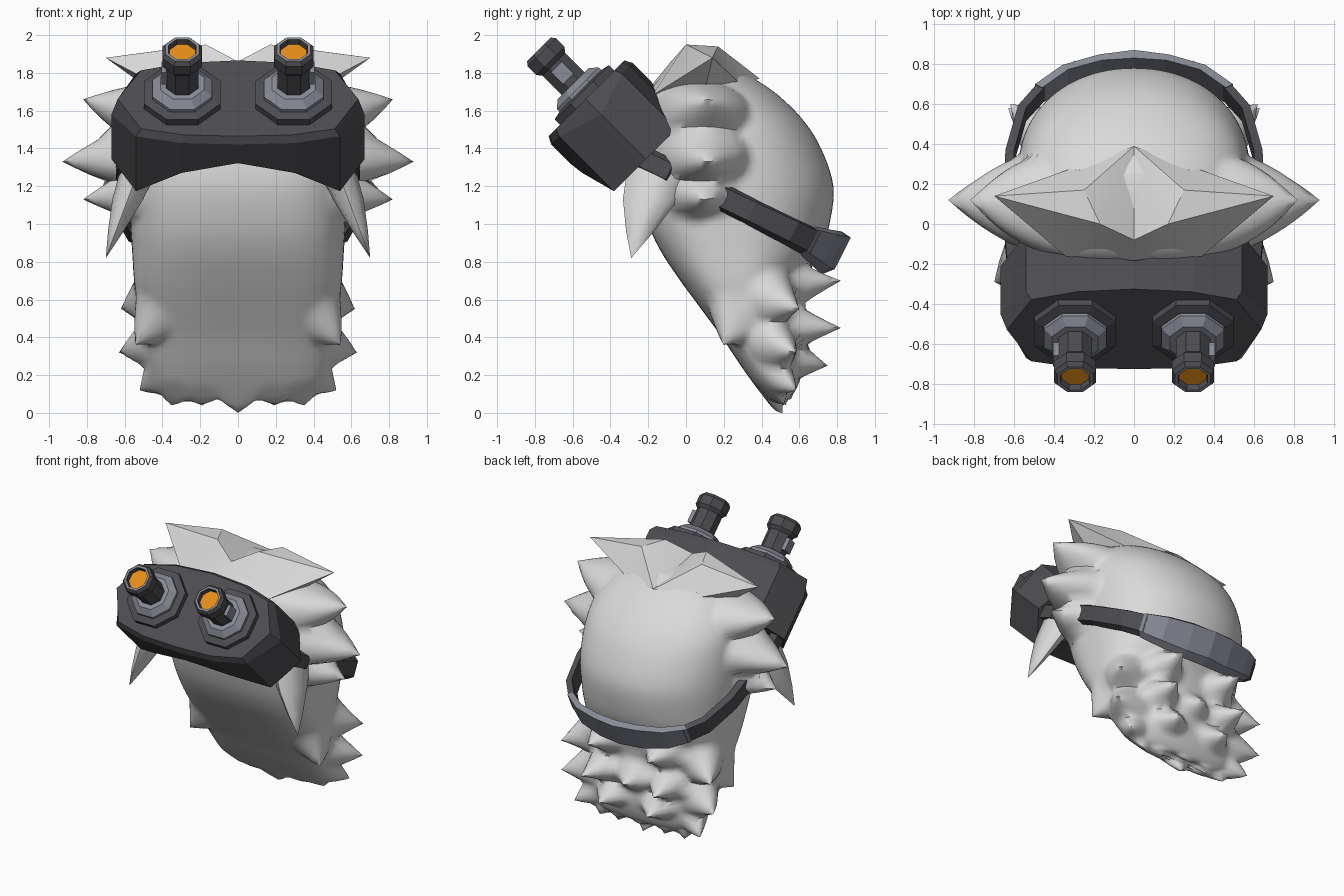
import bpy, bmesh, math
from mathutils import Vector

if "Cube" in bpy.data.objects:
    bpy.data.objects.remove(bpy.data.objects["Cube"])


def material(name, rgb):
    m = bpy.data.materials.new(name)
    m.diffuse_color = (*rgb, 1)
    m.use_nodes = True
    m.node_tree.nodes["Principled BSDF"].inputs["Base Color"].default_value = m.diffuse_color
    return m


FUR = material("pale_fur", (0.70, 0.70, 0.70))
DARK = material("dark_plastic", (0.075, 0.073, 0.082))
STEEL = material("grey_metal", (0.25, 0.26, 0.31))
ORANGE = material("orange_lens", (0.78, 0.27, 0.01))


def finish(bm, name, mat, smooth=None):
    bmesh.ops.recalc_face_normals(bm, faces=bm.faces)
    me = bpy.data.meshes.new(name)
    bm.to_mesh(me)
    bm.free()
    me.materials.append(mat)
    ob = bpy.data.objects.new(name, me)
    bpy.context.collection.objects.link(ob)
    if smooth:
        bpy.ops.object.select_all(action='DESELECT')
        ob.select_set(True)
        bpy.context.view_layer.objects.active = ob
        bpy.ops.object.shade_smooth_by_angle(angle=math.radians(smooth))
    return ob


def skin(bm, rings, cap_start=True, cap_end=True):
    """Joins rings of points with quads and caps both ends."""
    vs = [[bm.verts.new(p) for p in r] for r in rings]
    n = len(vs[0])
    for a, b in zip(vs, vs[1:]):
        for i in range(n):
            j = (i + 1) % n
            bm.faces.new((a[i], a[j], b[j], b[i]))
    if cap_start:
        bm.faces.new(vs[0])
    if cap_end:
        bm.faces.new(vs[-1])
    return vs


# Head: stacked rings (height, front y, back y, half width), refined between rows
sections = [(0.12, 0.46, 0.50, 0.05), (0.09, 0.42, 0.55, 0.30), (0.14, 0.37, 0.59, 0.43),
            (0.25, 0.29, 0.62, 0.48), (0.4, 0.19, 0.62, 0.51), (0.55, 0.08, 0.61, 0.53),
            (0.7, -0.03, 0.63, 0.55), (0.85, -0.13, 0.71, 0.56), (1.0, -0.2, 0.76, 0.57),
            (1.2, -0.25, 0.78, 0.58), (1.4, -0.24, 0.715, 0.575), (1.55, -0.22, 0.62, 0.55),
            (1.68, -0.2, 0.49, 0.48), (1.77, -0.14, 0.36, 0.36), (1.83, -0.05, 0.25, 0.18)]
rows = []
for i in range(len(sections) - 1):
    p0, p1, p2, p3 = (Vector(sections[min(max(k, 0), len(sections) - 1)]) for k in range(i - 1, i + 3))
    for k in range(5):
        u = k / 5
        rows.append((p1 * 2 + (p2 - p0) * u + (p0 * 2 - p1 * 5 + p2 * 4 - p3) * u * u
                     + (p1 * 3 - p0 - p2 * 3 + p3) * u ** 3) / 2)
rows.append(Vector(sections[-1]))
bm = bmesh.new()
rings = []
for z, yf, yb, w in rows:
    ring = []
    for i in range(96):
        a = math.tau * i / 96
        c, s = math.cos(a), math.sin(a)
        e = 0.62 if s < 0 else 0.95         # flatter face, rounder back
        ring.append((w * math.copysign(abs(c) ** e, c),
                     (yf + yb) / 2 + (yb - yf) / 2 * math.copysign(abs(s) ** e, s), z))
    rings.append(ring)
skin(bm, rings)

# Fur tufts pulled out of the head: base, tip, reach along y, reach along z
pulls = [((0.52, 0.07, 1.62), (0.82, 0.12, 1.66), 0.27, 0.17),
         ((0.60, 0.07, 1.37), (0.93, 0.12, 1.33), 0.27, 0.18),
         ((0.60, 0.05, 1.17), (0.82, 0.10, 1.13), 0.20, 0.13),
         ((0.50, 0.50, 0.62), (0.62, 0.60, 0.55), 0.17, 0.15),
         ((0.48, 0.50, 0.38), (0.63, 0.58, 0.32), 0.17, 0.14),
         ((0.44, 0.48, 0.19), (0.52, 0.58, 0.12), 0.13, 0.11),
         ((0.50, 0.22, 0.47), (0.54, 0.20, 0.36), 0.15, 0.15),
         ((0.34, 0.45, 0.11), (0.35, 0.52, 0.04), 0.10, 0.10),
         ((0.19, 0.45, 0.10), (0.19, 0.53, 0.04), 0.10, 0.10),
         ((0.24, 0.60, 0.68), (0.25, 0.82, 0.70), 0.16, 0.12),
         ((0.28, 0.58, 0.47), (0.30, 0.82, 0.45), 0.16, 0.12),
         ((0.20, 0.58, 0.27), (0.20, 0.75, 0.25), 0.15, 0.10),
         ((0.0, 0.44, 0.10), (0.0, 0.51, 0.0), 0.13, 0.13),
         ((0.0, 0.61, 0.46), (0.0, 0.75, 0.44), 0.17, 0.12)]
bm.verts.ensure_lookup_table()
rest = [v.co.copy() for v in bm.verts]
best = [(0, Vector())] * len(rest)
for b, t, ry, rz in pulls:
    power = 0.85 if b[2] > 1 else 1.1       # fuller tufts in the mane
    for s in (-1, 1) if b[0] else (1,):
        want, tip = Vector((s * b[0], b[1], b[2])), Vector((s * t[0], t[1], t[2]))
        base = min(rest, key=lambda p: (p - want).length)
        for i, p in enumerate(rest):
            d = p - base
            w = 1 - math.sqrt((d.x / max(0.13, ry)) ** 2 + (d.y / ry) ** 2 + (d.z / rz) ** 2)
            if w > best[i][0]:
                best[i] = (w, (tip - base) * w ** power)
for v, (w, move) in zip(bm.verts, best):
    v.co += move
finish(bm, "head", FUR, 60)


# Sideburns: tapered hanging tufts
bm = bmesh.new()
for s in (-1, 1):
    base, tip = Vector((s * 0.52, -0.13, 1.30)), Vector((s * 0.70, -0.29, 0.82))
    vs = skin(bm, [[base.lerp(tip, f) + Vector((0.10 * k * math.cos(math.tau * i / 8),
                                                0.18 * k * math.sin(math.tau * i / 8), 0))
                    for i in range(8)] for f, k in ((0, 1), (0.35, 0.82), (0.7, 0.42))], cap_end=False)
    end = bm.verts.new(tip)
    for i in range(8):
        bm.faces.new((vs[-1][i], vs[-1][(i + 1) % 8], end))
finish(bm, "sideburns", FUR, 50)

# Parted crest of hair on top of the head
crest = {"A": (0, -0.08, 1.86), "B": (0, 0.39, 1.77), "P": (0.17, 0.0, 1.95),
         "Q": (0.25, 0.17, 1.94), "T": (0.70, 0.14, 1.88), "F": (0.32, -0.18, 1.68),
         "C": (0, -0.21, 1.70), "K": (0.28, 0.29, 1.74), "U": (0.34, 0.08, 1.62)}
bm = bmesh.new()
for s in (-1, 1):
    v = {k: bm.verts.new((s * p[0], p[1], p[2])) for k, p in crest.items()}
    for f in ("ABP", "PBQ", "QBK", "QKT", "PQT", "APF", "PTF", "AFC", "TKU", "TUF"):
        bm.faces.new([v[c] for c in f])
bmesh.ops.remove_doubles(bm, verts=bm.verts, dist=0.0005)
finish(bm, "hair_crest", FUR, 25)


# Goggles live in a frame tilted 45 degrees: t runs up the face, n runs out of it
R = math.sqrt(0.5)


def tilt(x, t, n):
    return (x, (t - n) * R, (t + n) * R)


half = [(0, 0.5), (0.3, 0.51), (0.54, 0.56), (0.67, 0.8), (0.54, 1.03), (0.3, 1.09), (0, 1.11)]
outline = half + [(-x, t) for x, t in half[-2:0:-1]]
bm = bmesh.new()
back = [tilt(x, t, max(1.1, 1.37 - 0.27 * (x / 0.54) ** 2)) for x, t in outline]
edge = [tilt(x, t, 1.435 if abs(x) > 0.6 else 1.51) for x, t in outline]
front = [tilt(x * 0.95, 0.81 + (t - 0.81) * 0.93, 1.55) for x, t in outline]
vs = skin(bm, [back, edge, front], cap_start=False)
hub = bm.verts.new(tilt(0, 0.85, 1.12))
for i in range(len(outline)):
    bm.faces.new((vs[0][i], vs[0][i - 1], hub))
finish(bm, "goggle_body", DARK)


def lathe(name, x0, mat, profile, caps=True):
    """Eight-sided turned part around an eyepiece axis; profile is (radius, n)."""
    bm = bmesh.new()
    skin(bm, [[tilt(x0 + r * math.cos(math.tau * (i + 0.5) / 8),
                    0.81 + r * math.sin(math.tau * (i + 0.5) / 8), n) for i in range(8)]
              for r, n in profile], caps, caps)
    finish(bm, name, mat)


# Eyepieces: stepped collars, tube, hollow rim, lens and side knob
for s, tag in ((-1, "left"), (1, "right")):
    x0 = s * 0.295
    lathe("outer_collar_" + tag, x0, DARK, [(0.22, 1.52), (0.22, 1.59), (0.175, 1.60)])
    lathe("inner_collar_" + tag, x0, STEEL, [(0.17, 1.58), (0.17, 1.62), (0.125, 1.655)])
    lathe("tube_" + tag, x0, DARK, [(0.092, 1.6), (0.092, 1.84)])
    lathe("rim_" + tag, x0, DARK, [(0.092, 1.80), (0.114, 1.825), (0.114, 1.89), (0.096, 1.912)], False)
    lathe("rim_lip_" + tag, x0, STEEL, [(0.096, 1.912), (0.08, 1.912)], False)
    lathe("rim_bore_" + tag, x0, DARK, [(0.08, 1.912), (0.074, 1.875)], False)
    lathe("lens_" + tag, x0, ORANGE, [(0.076, 1.87), (0.076, 1.878)])
    bm = bmesh.new()
    skin(bm, [[tilt(x0 + s * a, t, n) for a, t in
               ((0.05, 0.77), (0.11, 0.77), (0.11, 0.85), (0.05, 0.85))] for n in (1.69, 1.78)])
    finish(bm, "knob_" + tag, STEEL)


# Strap: tilted band wrapped behind the head; path rows are (x, y, half height, thickness)
def band(name, path, mat):
    bm = bmesh.new()
    rings = []
    for x, y, h, th in path:
        mid = Vector((x, y, 1.24 - 0.51 * y))
        out = Vector((x, (y - 0.2) * 0.8, 0)).normalized() * th
        up = Vector((0, 0.45, 0.89)) * h
        rings.append([mid - up, mid - up * 0.75 + out, mid + up * 0.75 + out, mid + up])
    skin(bm, rings)
    finish(bm, name, mat)


for s, tag in ((-1, "left"), (1, "right")):
    band("strap_" + tag, [(s * x, y, h, 0.045) for x, y, h in
                          ((0.61, 0.11, 0.07), (0.60, 0.34, 0.07),
                           (0.54, 0.55, 0.075), (0.44, 0.66, 0.08))], DARK)
    band("strap_anchor_" + tag, [(s * 0.58, -0.30, 0.06, 0.05), (s * 0.60, -0.07, 0.06, 0.05)], DARK)
pad = [(0.46, 0.645, 0.085, 0.045), (0.33, 0.725, 0.11, 0.045), (0.16, 0.765, 0.125, 0.045)]
band("rear_pad", pad + [(0, 0.775, 0.125, 0.055)]
     + [(-x, y, h, t) for x, y, h, t in reversed(pad)], STEEL)
